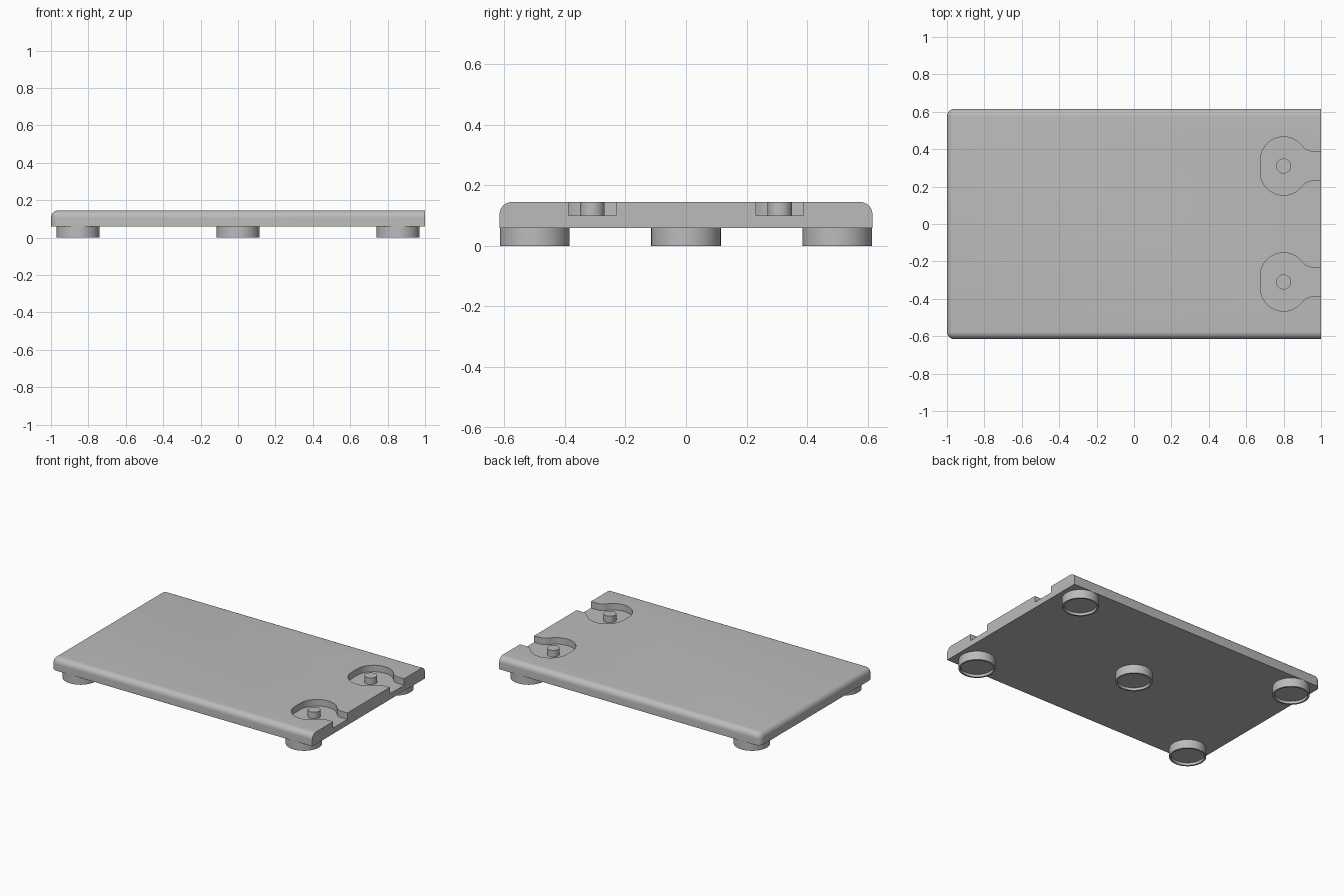
import bpy, bmesh, math
from mathutils import Matrix

cube = bpy.data.objects.get("Cube")
if cube:
    bpy.data.objects.remove(cube, do_unlink=True)

HALF_Y, BASE, TOP, FLOOR = 0.616, 0.06, 0.145, 0.10
POCKET_X, POCKET_Y, PEG_R = 0.8, 0.31, 0.04

grey = bpy.data.materials.new("plain_grey")
grey.use_nodes = True
grey.diffuse_color = (0.5, 0.5, 0.5, 1)
grey.node_tree.nodes["Principled BSDF"].inputs["Base Color"].default_value = (0.5, 0.5, 0.5, 1)


def finish(bm, name):
    bmesh.ops.recalc_face_normals(bm, faces=bm.faces)
    mesh = bpy.data.meshes.new(name)
    bm.to_mesh(mesh)
    bm.free()
    mesh.materials.append(grey)
    obj = bpy.data.objects.new(name, mesh)
    bpy.context.collection.objects.link(obj)
    return obj


def smooth(obj):
    bpy.ops.object.select_all(action='DESELECT')
    obj.select_set(True)
    bpy.context.view_layer.objects.active = obj
    bpy.ops.object.shade_smooth_by_angle(angle=math.radians(30))


def cylinder(bm, x, y, radius, z0, z1):
    return bmesh.ops.create_cone(
        bm, cap_ends=True, segments=48, radius1=radius, radius2=radius, depth=z1 - z0,
        matrix=Matrix.Translation((x, y, (z0 + z1) / 2)))


def arc(cx, cy, r, start, end, steps=14):
    angles = [start + (end - start) * i / steps for i in range(steps + 1)]
    return [(cx + r * math.cos(a), cy + r * math.sin(a)) for a in angles]


def pocket_outline():
    """Rounded pocket with a filleted channel running out through the +x edge."""
    r, lift, channel, fillet = 0.125, 0.031, 0.078, 0.07
    fy = channel + fillet
    fx = math.sqrt((r + fillet) ** 2 - (fy - lift) ** 2)
    join = math.atan2(fy - lift, fx)
    half = [(0.3, channel)]
    half += arc(fx, fy, fillet, -math.pi / 2, join - math.pi)
    half += arc(0, lift, r, join, math.pi)[1:]
    return half + [(x, -y) for x, y in reversed(half)]


# Plate: box rounded on the top edges and two corners, square at the +x end
bm = bmesh.new()
bmesh.ops.create_cube(bm, size=1, matrix=Matrix.Translation((0, 0, (BASE + TOP) / 2))
                      @ Matrix.Diagonal((2, 2 * HALF_Y, TOP - BASE, 1)))
rounded = []
for e in bm.edges:
    a, b = (v.co for v in e.verts)
    on_top = a.z > 0.1 and b.z > 0.1
    at_plus_x = a.x > 0 and b.x > 0
    upright = abs(a.z - b.z) > 0.01
    if not at_plus_x and (on_top or upright):
        rounded.append(e)
bmesh.ops.bevel(bm, geom=rounded, offset=0.04, segments=8, profile=0.5, affect='EDGES')
plate = finish(bm, "plate")

# Cut both pockets out of the plate
bm = bmesh.new()
for side in (-1, 1):
    verts = [bm.verts.new((POCKET_X + x, side * POCKET_Y + y, FLOOR)) for x, y in pocket_outline()]
    face = bm.faces.new(verts)
    raised = bmesh.ops.extrude_face_region(bm, geom=[face], use_keep_orig=True)["geom"]
    bmesh.ops.translate(bm, vec=(0, 0, 0.1),
                        verts=[g for g in raised if isinstance(g, bmesh.types.BMVert)])
cutter = finish(bm, "pocket_cutter")
cutter.hide_render = True
cut = plate.modifiers.new("pockets", 'BOOLEAN')
cut.operation = 'DIFFERENCE'
cut.solver = 'EXACT'
cut.object = cutter
bpy.context.view_layer.objects.active = plate
bpy.ops.object.modifier_apply(modifier=cut.name)
bpy.data.objects.remove(cutter, do_unlink=True)
smooth(plate)

# Round pegs standing in the pockets
for side, name in ((-1, "right_peg"), (1, "left_peg")):
    bm = bmesh.new()
    cylinder(bm, POCKET_X, side * POCKET_Y, PEG_R, FLOOR, TOP)
    smooth(finish(bm, name))

# Feet: discs with a shallow recess underneath
feet = {"centre_foot": (0, 0)}
for sx, end in ((-1, "right"), (1, "left")):
    for sy, row in ((-1, "front"), (1, "back")):
        feet[f"{row}_{end}_foot"] = (sx * 0.855, sy * 0.5)
for name, (x, y) in feet.items():
    bm = bmesh.new()
    cylinder(bm, x, y, 0.115, 0, BASE)
    bottom = min(bm.faces, key=lambda f: f.calc_center_median().z)
    bmesh.ops.inset_region(bm, faces=[bottom], thickness=0.012)
    inner = bmesh.ops.extrude_discrete_faces(bm, faces=[bottom])["faces"][0]
    bmesh.ops.translate(bm, verts=inner.verts, vec=(0, 0, 0.018))
    smooth(finish(bm, name))
